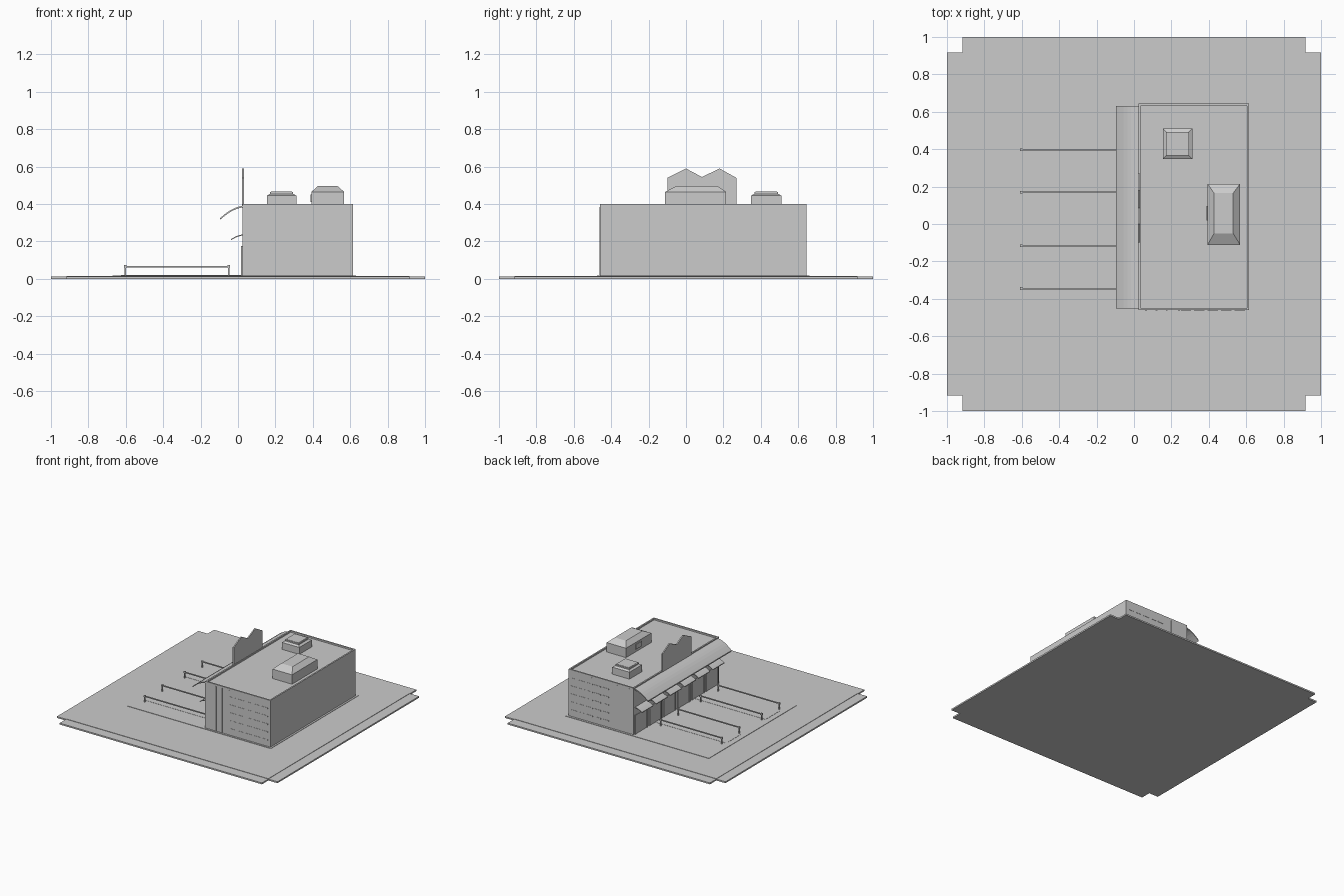
import bpy, bmesh, math

if "Cube" in bpy.data.objects:
    bpy.data.objects.remove(bpy.data.objects["Cube"])

grey = bpy.data.materials.new("plain_grey")
grey.diffuse_color = (0.6, 0.6, 0.6, 1)
grey.use_nodes = True
grey.node_tree.nodes["Principled BSDF"].inputs["Base Color"].default_value = grey.diffuse_color


def finish(name, bm):
    bmesh.ops.recalc_face_normals(bm, faces=bm.faces)
    me = bpy.data.meshes.new(name)
    bm.to_mesh(me)
    bm.free()
    me.materials.append(grey)
    ob = bpy.data.objects.new(name, me)
    bpy.context.collection.objects.link(ob)
    return ob


def loft(name, rings):
    """Stack of rectangles (x0, x1, y0, y1, z) joined into a closed solid."""
    bm = bmesh.new()
    prev = None
    for x0, x1, y0, y1, z in rings:
        ring = [bm.verts.new(p) for p in ((x0, y0, z), (x1, y0, z), (x1, y1, z), (x0, y1, z))]
        if prev:
            for i in range(4):
                j = (i + 1) % 4
                bm.faces.new((prev[i], prev[j], ring[j], ring[i]))
        else:
            bm.faces.new(ring[::-1])
        prev = ring
    bm.faces.new(prev)
    return finish(name, bm)


def box(name, x0, x1, y0, y1, z0, z1):
    return loft(name, [(x0, x1, y0, y1, z0), (x0, x1, y0, y1, z1)])


def prism(name, pts, axis_map, a, b):
    """Extrude a 2D outline between a and b; axis_map places the points."""
    bm = bmesh.new()
    r0 = [bm.verts.new(axis_map(u, v, a)) for u, v in pts]
    r1 = [bm.verts.new(axis_map(u, v, b)) for u, v in pts]
    n = len(pts)
    bm.faces.new(r0)
    bm.faces.new(r1[::-1])
    for i in range(n):
        bm.faces.new((r0[i], r0[(i + 1) % n], r1[(i + 1) % n], r1[i]))
    return finish(name, bm)


def along_y(u, v, w):
    return (u, w, v)


def along_x(u, v, w):
    return (w, u, v)


def awning(name, x0, z0, x1, z1, t, y0, y1, bulge, n=6):
    """Curved sheet bulging upward from the wall to its outer lip."""
    top = []
    for i in range(n + 1):
        s = i / n
        top.append((x0 + (x1 - x0) * s, z0 + (z1 - z0) * s + bulge * math.sin(math.pi * s)))
    pts = top + [(x, z - t) for x, z in reversed(top)]
    return prism(name, pts, along_y, y0, y1)


# Ground: raised square with four lower edge strips, leaving notched corners
N = 0.917
box("ground_square", -N, N, -N, N, 0, 0.015)
for s, tag in ((-1, "a"), (1, "b")):
    lo, hi = sorted((s * N, s))
    box("edge_strip_x_" + tag, lo, hi, -N, N, 0, 0.012)
    box("edge_strip_y_" + tag, -N, N, lo, hi, 0, 0.012)
box("paved_apron", -0.67, 0.63, -0.475, 0.66, 0.014, 0.018)

# Building shell with low parapet around a recessed roof
X0, X1, Y0, Y1, H = 0.024, 0.615, -0.46, 0.643, 0.4
loft("building", [(X0, X1, Y0, Y1, 0.014), (X0, X1, Y0, Y1, H),
                  (X0 + .012, X1 - .012, Y0 + .012, Y1 - .012, H),
                  (X0 + .012, X1 - .012, Y0 + .012, Y1 - .012, H - .012)])

# Shaped gable panel standing on the front parapet
prism("gable_panel", [(-0.10, 0.38), (0.27, 0.38), (0.27, 0.54), (0.18, 0.59),
                      (0.085, 0.545), (0, 0.59), (-0.10, 0.54)], along_x, 0.022, 0.032)

# Long curved canopy
awning("long_canopy", -0.097, 0.324, 0.026, 0.392, 0.009, -0.452, 0.632, 0.012)

# Front bays: frame, door plate and a small awning each
bays = 6
pitch = (Y1 - Y0) / bays
for i in range(bays):
    c = Y0 + pitch * (i + 0.5)
    h = pitch * 0.40
    awning(f"small_awning_{i}", -0.038, 0.212, 0.026, 0.238, 0.006, c - h, c + h, 0.005, 4)
    box(f"bay_plate_{i}", 0.020, 0.026, c - h, c + h, 0.018, 0.172)
    for s in (-1, 1):
        y = c + s * h
        box(f"bay_post_{i}_{s}", 0.016, 0.026, y - .005, y + .005, 0.018, 0.176)

# Side walls: vertical ribs near the front, rows of short strips behind
for y, tag in ((Y0, "front"), (Y1, "back")):
    for i, x in enumerate((0.065, 0.12, 0.175, 0.24, 0.405)):
        box(f"{tag}_rib_{i}", x - .005, x + .005, y - .002, y + .002, 0.02, 0.385)
    for r in range(5):
        z = 0.07 + r * 0.065
        for k in range(5):
            x = 0.25 + k * 0.072
            box(f"{tag}_strip_{r}_{k}", x, x + 0.055, y - .002, y + .002, z - .004, z + .004)

# Roof units
loft("small_roof_unit", [(.155, .312, .348, .51, .38), (.155, .312, .348, .51, .445),
                         (.17, .295, .365, .493, .455), (.17, .295, .365, .493, .465)])
box("small_unit_cap", .177, .288, .372, .486, .46, .467)
loft("large_roof_unit", [(.393, .568, -.112, .215, .38), (.393, .568, -.112, .215, .465),
                         (.428, .53, -.05, .165, .498)])
box("large_unit_vent", .387, .395, .02, .095, .41, .45)

# Lane markings and rails with end posts
for i, (a, b) in enumerate(((-0.32, -0.138), (0.188, 0.37))):
    box(f"lane_{i}", -0.625, 0.02, a, b, 0.016, 0.0195)
for i, y in enumerate((-0.345, -0.117, 0.17, 0.397)):
    box(f"rail_{i}", -0.605, -0.048, y - .004, y + .004, 0.062, 0.07)
    for j, x in enumerate((-0.603, -0.05)):
        box(f"rail_post_{i}_{j}", x - .004, x + .004, y - .004, y + .004, 0.015, 0.066)
        box(f"rail_knob_{i}_{j}", x - .007, x + .007, y - .007, y + .007, 0.059, 0.073)
